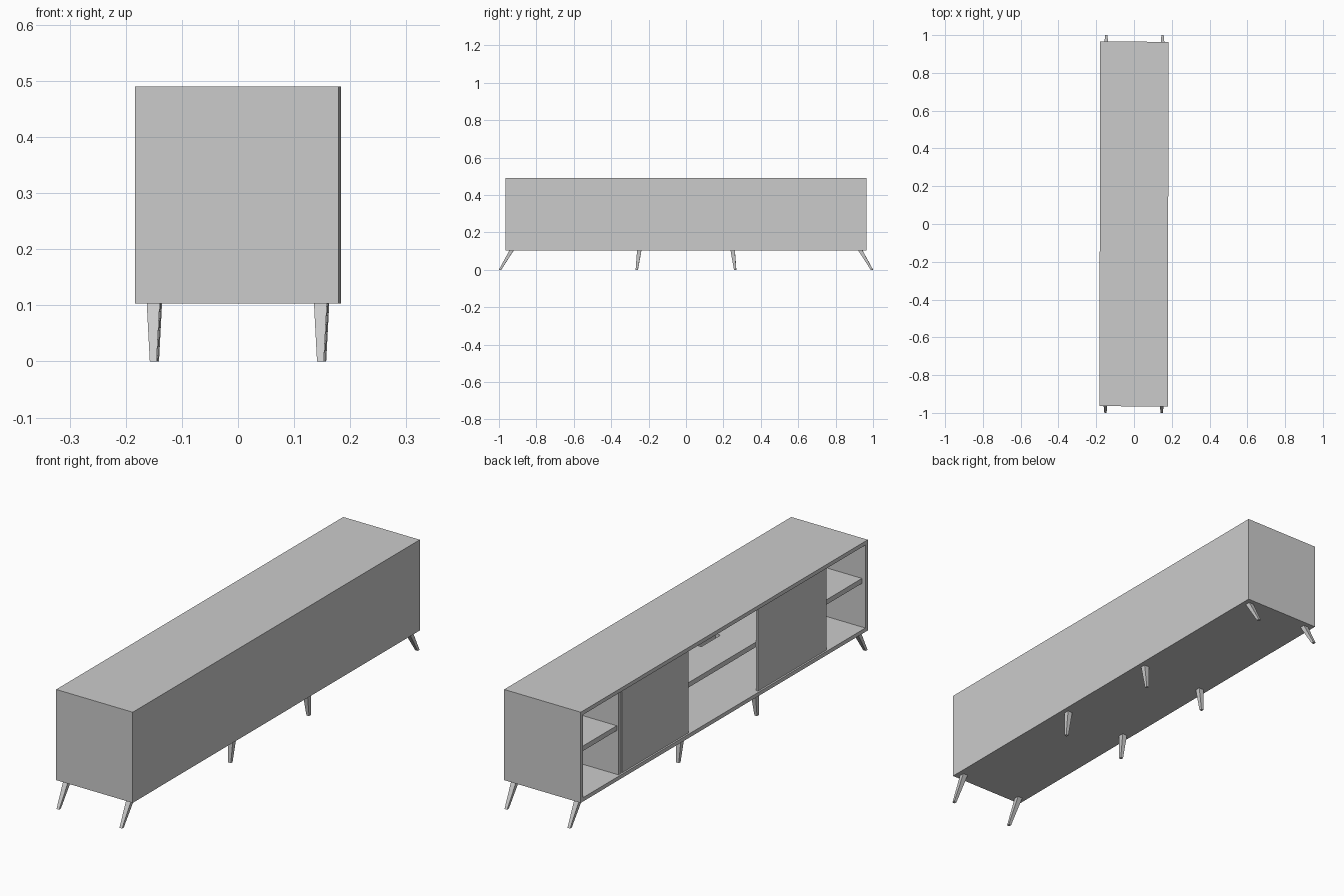
import bpy, bmesh
from mathutils import Matrix

if "Cube" in bpy.data.objects:
    bpy.data.objects.remove(bpy.data.objects["Cube"])

ROT = Matrix.Rotation(-0.0022, 4, 'Z')   # the whole piece sits very slightly turned
HX, HY, Z0, Z1 = 0.181, 0.965, 0.103, 0.49
T = 0.0165                               # board thickness


def finish(name, bm):
    bmesh.ops.recalc_face_normals(bm, faces=bm.faces)
    me = bpy.data.meshes.new(name)
    bm.to_mesh(me)
    bm.free()
    ob = bpy.data.objects.new(name, me)
    ob.matrix_world = ROT
    bpy.context.collection.objects.link(ob)
    return ob


def box(name, x0, x1, y0, y1, z0, z1):
    bm = bmesh.new()
    bmesh.ops.create_cube(bm, size=1)
    for v in bm.verts:
        v.co.x = x1 if v.co.x > 0 else x0
        v.co.y = y1 if v.co.y > 0 else y0
        v.co.z = z1 if v.co.z > 0 else z0
    return finish(name, bm)


def leg(name, x, y_top, y_foot, half_top=0.0115, half_foot=0.006):
    # tapered square leg, splayed along y
    bm = bmesh.new()
    bmesh.ops.create_cube(bm, size=2)
    for v in bm.verts:
        top = v.co.z > 0
        h, y = (half_top, y_top) if top else (half_foot, y_foot)
        v.co = (x + v.co.x * h, y + v.co.y * h, Z0 if top else 0)
    return finish(name, bm)


# carcass: the open side faces -x
box("top_panel", -HX, HX, -HY, HY, Z1 - T, Z1)
box("bottom_panel", -HX, HX, -HY, HY, Z0, Z0 + T)
box("back_panel", HX - 0.012, HX, -HY + T, HY - T, Z0 + T, Z1 - T)

IN = HX - 0.012          # inner face of the back panel
FRONT = -HX + 0.016      # shelf front, set back behind the doors
DIV = 0.683              # inner face of the dividers
SHELF = (0.306, 0.327)

for s, side in ((1, "far"), (-1, "near")):
    def span(a, b):
        return sorted((s * a, s * b))
    box(side + "_side_panel", -HX, HX, *span(HY - T, HY), Z0 + T, Z1 - T)
    box(side + "_divider", -HX + 0.008, IN, *span(DIV, DIV + 0.017), Z0 + T, Z1 - T)
    box(side + "_end_shelf", FRONT, IN, *span(DIV + 0.017, HY - T), *SHELF)
    # sliding door with a narrow gap all round
    box(side + "_door", -HX + 0.005, FRONT - 0.001, *span(0.2345, DIV - 0.002),
        Z0 + T + 0.002, Z1 - T - 0.001)
    # splayed corner legs and middle legs
    for x, edge in ((-0.149, "front"), (0.149, "back")):
        leg(f"{side}_{edge}_corner_leg", x, s * 0.933, s * 0.994)
        leg(f"{side}_{edge}_middle_leg", x, s * 0.25, s * 0.263)

# middle shelf with a cable slot
shelf = box("middle_shelf", FRONT, IN, -DIV, DIV, *SHELF)
slot = box("slot_cutter", -HX + 0.165, -HX + 0.19, -0.21, -0.08, 0.29, 0.34)
slot.hide_render = True
slot.hide_set(True)
cut = shelf.modifiers.new("cable_slot", 'BOOLEAN')
cut.operation = 'DIFFERENCE'
cut.object = slot
